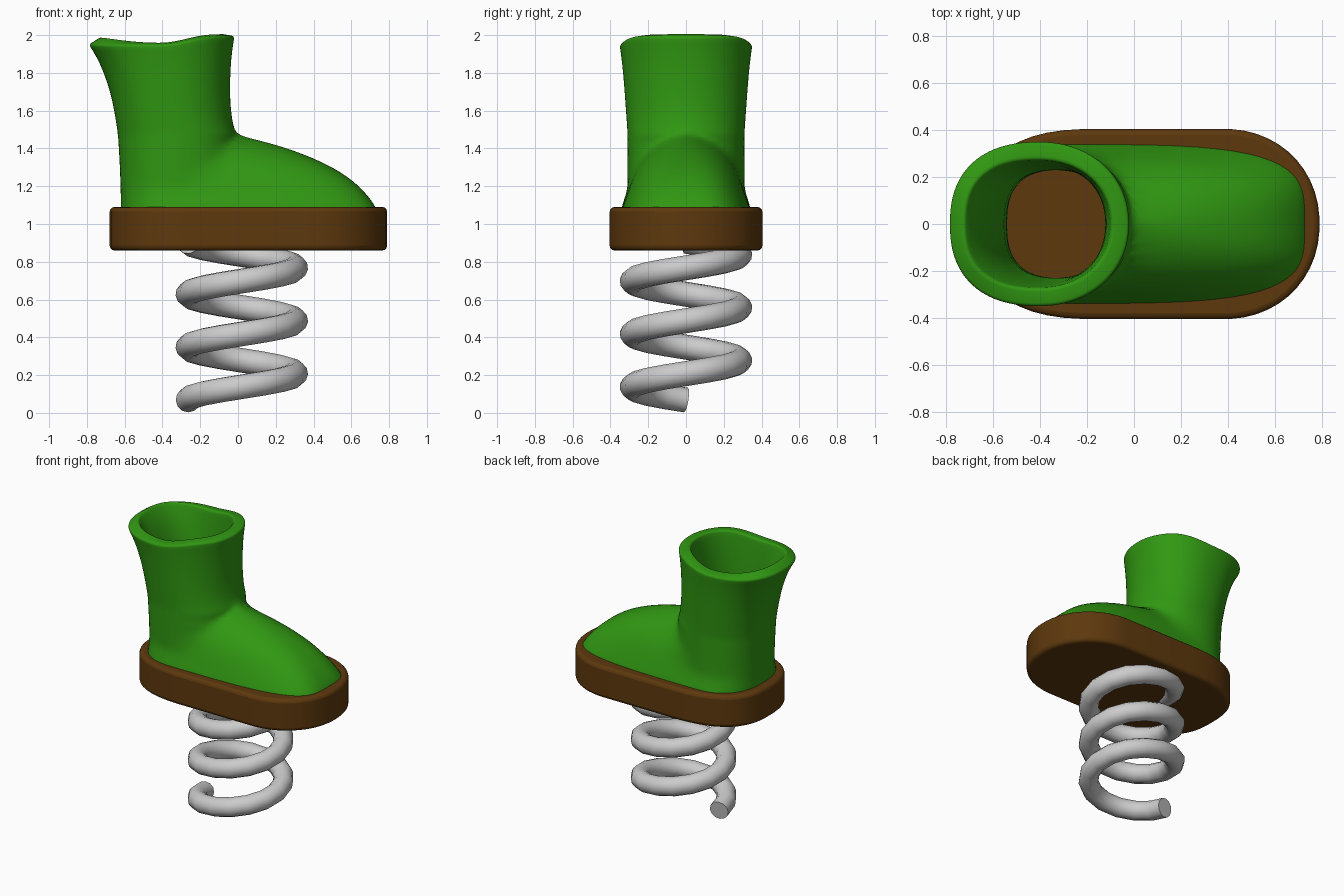
import bpy, bmesh
from math import sin, cos, pi, radians, hypot

if "Cube" in bpy.data.objects:
    bpy.data.objects.remove(bpy.data.objects["Cube"])


def material(name, rgb):
    m = bpy.data.materials.new(name)
    m.diffuse_color = (*rgb, 1)
    m.use_nodes = True
    m.node_tree.nodes["Principled BSDF"].inputs["Base Color"].default_value = m.diffuse_color
    return m


def add_mesh(name, bm, mat):
    me = bpy.data.meshes.new(name)
    bm.to_mesh(me)
    bm.free()
    ob = bpy.data.objects.new(name, me)
    bpy.context.collection.objects.link(ob)
    me.materials.append(mat)
    return ob


def smooth(ob, angle=40):
    bpy.ops.object.select_all(action='DESELECT')
    ob.select_set(True)
    bpy.context.view_layer.objects.active = ob
    bpy.ops.object.shade_smooth_by_angle(angle=radians(angle))


def bevel(ob, width, segments):
    b = ob.modifiers.new("round_edges", 'BEVEL')
    b.width, b.segments = width, segments
    b.limit_method, b.angle_limit = 'ANGLE', radians(60)


def signed_pow(v, e):
    return (1 if v >= 0 else -1) * abs(v) ** e


green = material("green", (0.03, 0.31, 0.006))
brown = material("brown", (0.11, 0.04, 0.004))

# Sole: rounded outline, extruded and bevelled
bm = bmesh.new()
pts = []
for i in range(48):
    t = -pi / 2 + 2 * pi * (i + 0.5) / 48
    front = cos(t) > 0
    cx, length, p = (0.38, 0.41, 2.1) if front else (-0.15, 0.53, 2.6)
    pts.append((cx + length * signed_pow(cos(t), 2 / p), 0.405 * signed_pow(sin(t), 2 / p)))
face = bm.faces.new([bm.verts.new((x, y, 0.86)) for x, y in pts])
top = bmesh.ops.extrude_face_region(bm, geom=[face])['geom']
bmesh.ops.translate(bm, vec=(0, 0, 0.23), verts=[v for v in top if isinstance(v, bmesh.types.BMVert)])
bmesh.ops.recalc_face_normals(bm, faces=bm.faces)
sole = add_mesh("sole", bm, brown)
bevel(sole, 0.025, 3)
smooth(sole)

# Boot: lofted level sections (z, back x, shaft front x, half width, toe x, toe half width)
LEVELS = [
    (1.05, -0.62, 0.00, 0.315, 0.740, 0.345), (1.09, -0.62, 0.00, 0.315, 0.730, 0.340),
    (1.14, -0.62, 0.00, 0.313, 0.695, 0.322), (1.19, -0.622, 0.00, 0.31, 0.650, 0.305),
    (1.23, -0.623, 0.00, 0.31, 0.605, 0.290), (1.27, -0.624, 0.00, 0.31, 0.550, 0.274),
    (1.31, -0.626, 0.00, 0.31, 0.480, 0.253), (1.35, -0.628, -0.005, 0.31, 0.395, 0.226),
    (1.385, -0.63, -0.005, 0.31, 0.305, 0.196), (1.415, -0.632, -0.01, 0.31, 0.215, 0.162),
    (1.44, -0.633, -0.01, 0.31, 0.125, 0.125), (1.46, -0.635, -0.01, 0.31, 0.045, 0.08),
    (1.48, -0.637, -0.01, 0.31, None, 0), (1.52, -0.642, -0.025, 0.312, None, 0),
    (1.60, -0.655, -0.038, 0.318, None, 0), (1.70, -0.676, -0.043, 0.325, None, 0),
    (1.80, -0.71, -0.04, 0.333, None, 0), (1.88, -0.745, -0.032, 0.342, None, 0),
    (1.95, -0.79, -0.018, 0.352, None, 0),
]
N = 56


def section(z, back, front, width, toe, toe_w):
    cx = (back + front) / 2
    a = (front - back) / 2
    reach = (toe - cx) if toe else a
    p_toe = 2.1 + 1.9 * max(0, (1.46 - z) / 0.4)
    ring = []
    for i in range(N):
        t = 2 * pi * i / N
        dx, dy = (reach if cos(t) > 0 else a) * cos(t), width * sin(t)
        n = hypot(dx, dy)
        c, s = abs(dx / n), abs(dy / n)
        p = 2.1 if cos(t) > 0 else 2.4
        side = max(width, toe_w)
        r = ((c / a) ** p + (s / side) ** p) ** (-1 / p)
        if toe and cos(t) > 0:
            # Blend the foot into the shaft
            foot = ((c / reach) ** p_toe + (s / toe_w) ** p_toe) ** (-1 / p_toe)
            k = 0.04
            h = max(k - abs(r - foot), 0) / k
            r = max(r, foot) + h * h * k / 4 * min(1, c * 3)
        x, y = cx + r * dx / n, r * dy / n
        # Raise the front of the rim
        u = min(1, max(0, (x + 0.42) / 0.32))
        lift = 0.045 * u * u * (3 - 2 * u) * max(0, (z - 1.7) / 0.25)
        ring.append((x, y, z + lift))
    return ring


bm = bmesh.new()
rings = [[bm.verts.new(p) for p in section(*lv)] for lv in LEVELS]
for lo, hi in zip(rings, rings[1:]):
    for i in range(N):
        j = (i + 1) % N
        bm.faces.new((lo[i], lo[j], hi[j], hi[i]))
boot = add_mesh("boot", bm, green)
sub = boot.modifiers.new("subdivide", 'SUBSURF')
sub.levels = sub.render_levels = 1
wall = boot.modifiers.new("wall", 'SOLIDIFY')
wall.thickness, wall.offset = 0.08, -1
bevel(boot, 0.03, 4)
smooth(boot, 50)

# Spring: three turns of round wire
cu = bpy.data.curves.new("spring", 'CURVE')
cu.dimensions = '3D'
cu.bevel_depth, cu.bevel_resolution = 0.066, 4
cu.use_fill_caps = True
sp = cu.splines.new('POLY')
STEPS, TURNS = 16, 3
sp.points.add(STEPS * TURNS)
for i, pt in enumerate(sp.points):
    t = pi + 2 * pi * i / STEPS
    pt.co = (0.02 + 0.285 * cos(t), 0.285 * sin(t), 0.068 + 0.28 * i / STEPS, 1)
spring = bpy.data.objects.new("spring", cu)
bpy.context.collection.objects.link(spring)
bpy.ops.object.select_all(action='DESELECT')
spring.select_set(True)
bpy.context.view_layer.objects.active = spring
bpy.ops.object.convert(target='MESH')
smooth(bpy.context.view_layer.objects.active, 50)
